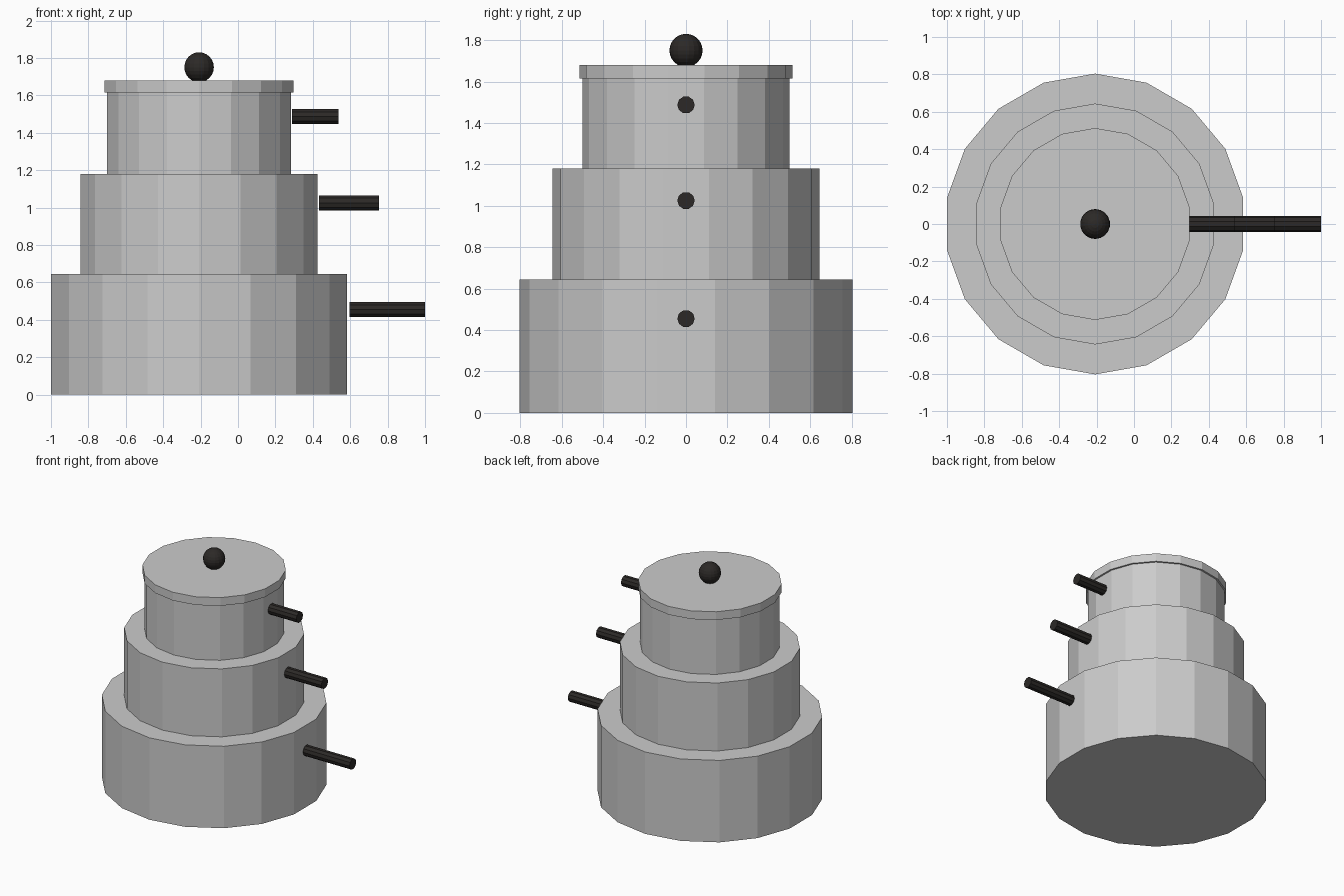
import bpy
from math import pi

if "Cube" in bpy.data.objects:
    bpy.data.objects.remove(bpy.data.objects["Cube"])

CX = -0.208  # axis of the stacked pots

dark = bpy.data.materials.new("dark_handle")
dark.diffuse_color = (0.025, 0.022, 0.02, 1)
dark.use_nodes = True
dark.node_tree.nodes["Principled BSDF"].inputs["Base Color"].default_value = dark.diffuse_color


def drum(name, radius, z0, z1):
    """Upright 18-sided cylinder between two heights."""
    bpy.ops.mesh.primitive_cylinder_add(vertices=18, radius=radius, depth=z1 - z0,
                                        location=(CX, 0, (z0 + z1) / 2))
    bpy.context.object.name = name


def handle(name, x0, x1, z):
    """Dark rod pointing along +x."""
    bpy.ops.mesh.primitive_cylinder_add(vertices=10, radius=0.042, depth=x1 - x0,
                                        location=((x0 + x1) / 2, 0, z),
                                        rotation=(0, pi / 2, 0))
    bpy.context.object.name = name
    bpy.context.object.data.materials.append(dark)


# Three stacked pots and the lid
drum("bottom_pot", 0.804, 0.0, 0.645)
drum("middle_pot", 0.644, 0.645, 1.18)
drum("top_pot", 0.499, 1.18, 1.615)
drum("lid", 0.513, 1.615, 1.68)

# Handles
handle("bottom_handle", 0.595, 1.0, 0.455)
handle("middle_handle", 0.432, 0.755, 1.025)
handle("top_handle", 0.29, 0.537, 1.487)

# Lid knob
bpy.ops.mesh.primitive_uv_sphere_add(segments=18, ring_count=12, radius=0.08,
                                     location=(CX, 0, 1.75))
bpy.context.object.name = "lid_knob"
bpy.context.object.data.materials.append(dark)
